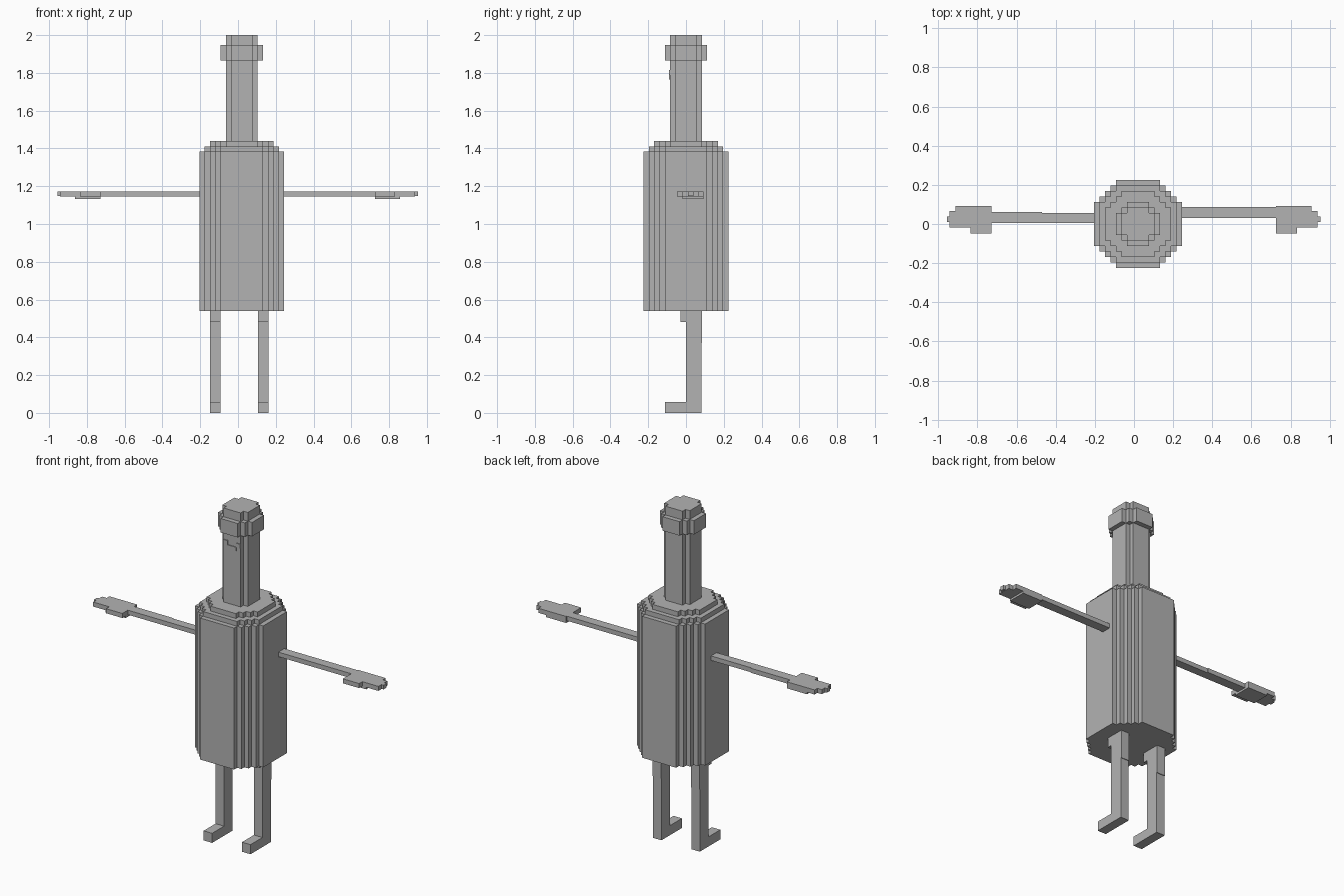
import bpy
import bmesh

if "Cube" in bpy.data.objects:
    bpy.data.objects.remove(bpy.data.objects["Cube"])

U = 0.0281   # block size of the stepped shapes
CX = 0.02    # the bottle axis sits slightly to the right

grey = bpy.data.materials.new("plain grey")
grey.diffuse_color = (0.45, 0.45, 0.45, 1)
grey.use_nodes = True
grey.node_tree.nodes["Principled BSDF"].inputs["Base Color"].default_value = grey.diffuse_color


def finish(name, bm):
    bmesh.ops.recalc_face_normals(bm, faces=bm.faces)
    mesh = bpy.data.meshes.new(name)
    bm.to_mesh(mesh)
    bm.free()
    mesh.materials.append(grey)
    obj = bpy.data.objects.new(name, mesh)
    bpy.context.collection.objects.link(obj)


def boxes(name, *spans):
    """One object made of boxes, each (x0, x1, y0, y1, z0, z1)."""
    bm = bmesh.new()
    for x0, x1, y0, y1, z0, z1 in spans:
        for v in bmesh.ops.create_cube(bm, size=1)["verts"]:
            v.co = (x1 if v.co.x > 0 else x0,
                    y1 if v.co.y > 0 else y0,
                    z1 if v.co.z > 0 else z0)
    finish(name, bm)


def stepped_prism(name, corners, z0, z1):
    """Round column with stair corners; corners are (x, y) in blocks, widest x first."""
    quarter = []
    for i, (x, y) in enumerate(corners):
        quarter.append((x, y))
        if i + 1 < len(corners):
            quarter.append((corners[i + 1][0], y))
    loop = list(quarter)
    loop += [(-x, y) for x, y in reversed(quarter)]
    loop += [(-x, -y) for x, y in quarter]
    loop += [(x, -y) for x, y in reversed(quarter)]
    bm = bmesh.new()
    face = bm.faces.new([bm.verts.new((CX + x * U, y * U, z0)) for x, y in loop])
    top = bmesh.ops.extrude_face_region(bm, geom=[face], use_keep_orig=True)["geom"]
    for v in top:
        if isinstance(v, bmesh.types.BMVert):
            v.co.z = z1
    finish(name, bm)


# Bottle body with two shoulder steps, neck and cap ring
stepped_prism("body", [(8, 4), (7, 5), (6, 6), (5, 7), (4, 8)], 0.54, 1.383)
stepped_prism("lower_shoulder", [(7, 4), (6, 5), (5, 6), (4, 7)], 1.383, 1.411)
stepped_prism("upper_shoulder", [(6, 3), (5, 4), (4, 5), (3, 6)], 1.411, 1.44)
stepped_prism("neck", [(3, 2), (2, 3)], 1.44, 2.0)
stepped_prism("cap_ring", [(4, 2), (3, 3), (2, 4)], 1.865, 1.948)

# Thin smile on the front of the neck
front = -3 * U
boxes("smile",
      (CX - 2 * U, CX - U, front - 0.005, front, 1.79, 1.815),
      (CX - U, CX + U, front - 0.005, front, 1.765, 1.79),
      (CX + U, CX + 2 * U, front - 0.005, front, 1.79, 1.815))

# Arms
boxes("right_arm", (0.22, 0.73, 0.031, 0.087, 1.145, 1.172))
boxes("left_arm", (-0.47, -0.18, 0.004, 0.056, 1.145, 1.172),
      (-0.73, -0.47, 0.004, 0.062, 1.145, 1.172))


# Hands: palm, fingers, fingertip, thumb and palm pad
def hand(name, s, shift):
    parts = [(0.725, 0.908, -0.018, 0.092, 1.145, 1.172),
             (0.908, 0.938, -0.018, 0.066, 1.145, 1.172),
             (0.938, 0.952, 0.011, 0.039, 1.147, 1.172),
             (0.725, 0.832, -0.048, -0.018, 1.145, 1.172),
             (0.725, 0.858, -0.018, 0.092, 1.133, 1.145)]
    boxes(name, *[(*sorted((s * a + shift, s * b + shift)), *rest)
                  for a, b, *rest in parts])


hand("right_hand", 1, 0)
hand("left_hand", -1, -0.004)

# Legs with forward feet and a small hip block
for side, x in (("left", -0.148), ("right", 0.105)):
    x1 = x + 0.056
    boxes(side + "_leg", (x, x1, 0.0, 0.081, 0.0, 0.37),
          (x, x1, 0.0, 0.085, 0.37, 0.545))
    boxes(side + "_foot", (x, x1, -0.112, 0.0, 0.0, 0.057))
    boxes(side + "_hip", (x, x1, -0.028, 0.0, 0.482, 0.545))
